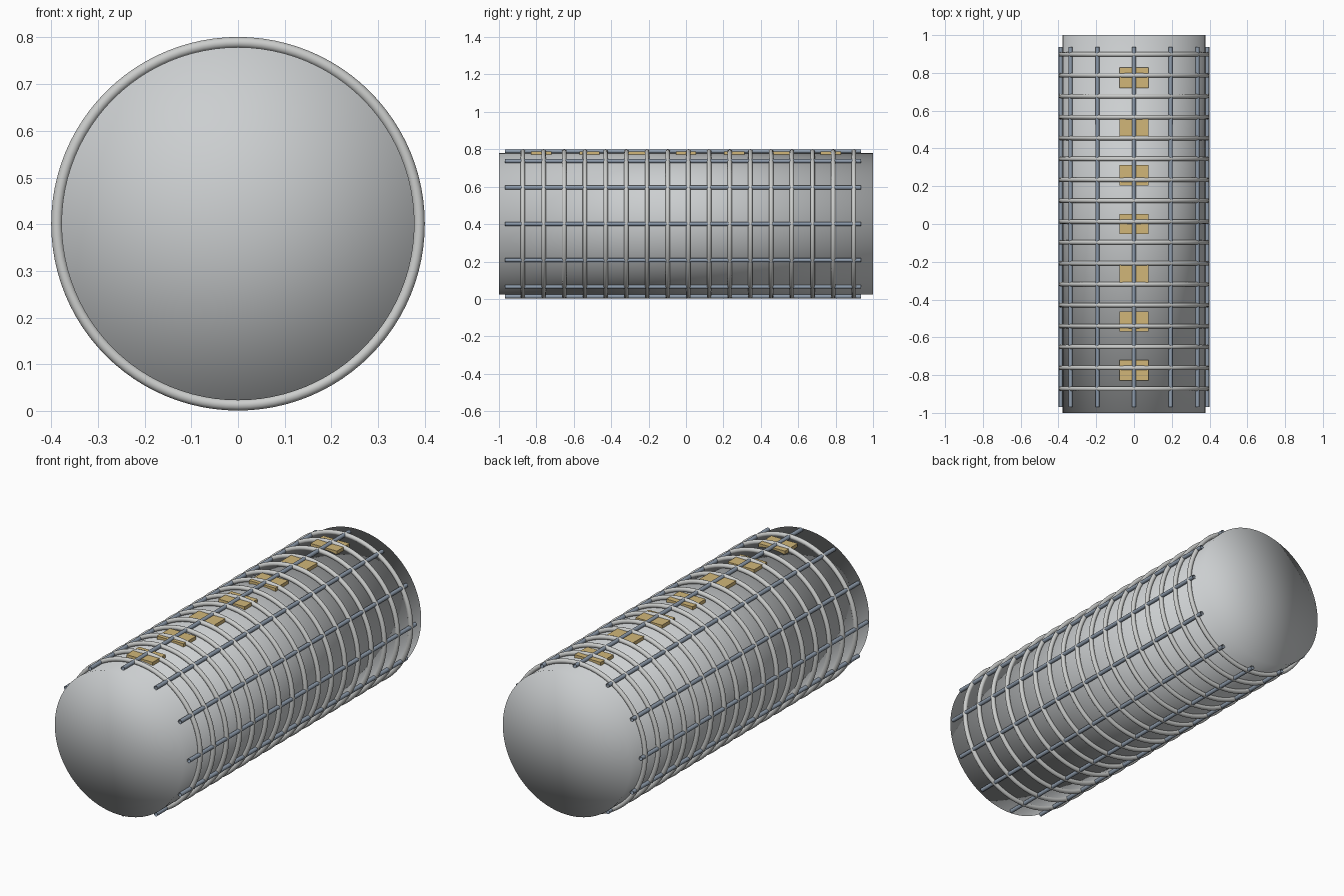
import bpy
from math import pi, sin, cos

if "Cube" in bpy.data.objects:
    bpy.data.objects.remove(bpy.data.objects["Cube"], do_unlink=True)

AXIS_Z = 0.401      # height of the cylinder axis
CAGE_R = 0.388      # radius on which the cage rods lie


def material(name, colour):
    m = bpy.data.materials.new(name)
    m.use_nodes = True
    m.diffuse_color = (*colour, 1)
    m.node_tree.nodes["Principled BSDF"].inputs["Base Color"].default_value = (*colour, 1)
    return m


shell_grey = material("shell grey", (0.60, 0.62, 0.63))
ring_grey = material("ring grey", (0.60, 0.61, 0.60))
steel_blue = material("steel blue", (0.27, 0.33, 0.41))
brass = material("brass", (0.64, 0.47, 0.19))


def finish(name, mat, smooth=True):
    ob = bpy.context.object
    ob.name = ob.data.name = name
    ob.data.materials.append(mat)
    if smooth:
        bpy.ops.object.shade_smooth()
    return ob


# Main drum, softly shaded right across its flat ends
bpy.ops.mesh.primitive_cylinder_add(vertices=96, radius=0.378, depth=2, end_fill_type='TRIFAN',
                                    location=(0, 0, AXIS_Z), rotation=(pi / 2, 0, 0))
finish("drum", shell_grey)

# Hoops around the drum
for i in range(17):
    bpy.ops.mesh.primitive_torus_add(major_radius=CAGE_R, minor_radius=0.012,
                                     major_segments=96, minor_segments=12,
                                     location=(0, -0.872 + i * 0.1106, AXIS_Z),
                                     rotation=(pi / 2, 0, 0))
    finish(f"hoop_{i + 1}", ring_grey)

# Open-ended lengthwise tubes
for i in range(12):
    a = i * pi / 6
    bpy.ops.mesh.primitive_cylinder_add(vertices=12, radius=0.0105, depth=1.904, end_fill_type='NOTHING',
                                        location=(CAGE_R * sin(a), -0.016, AXIS_Z + CAGE_R * cos(a)),
                                        rotation=(pi / 2, 0, 0))
    finish(f"lengthwise_tube_{i + 1}", steel_blue)

# Row of brass plates along the top
for i in range(7):
    bpy.ops.mesh.primitive_cube_add(size=1, location=(0, (i - 3) * 0.258, 0.778))
    plate = finish(f"top_plate_{i + 1}", brass, smooth=False)
    plate.scale = (0.155, 0.108, 0.022)
